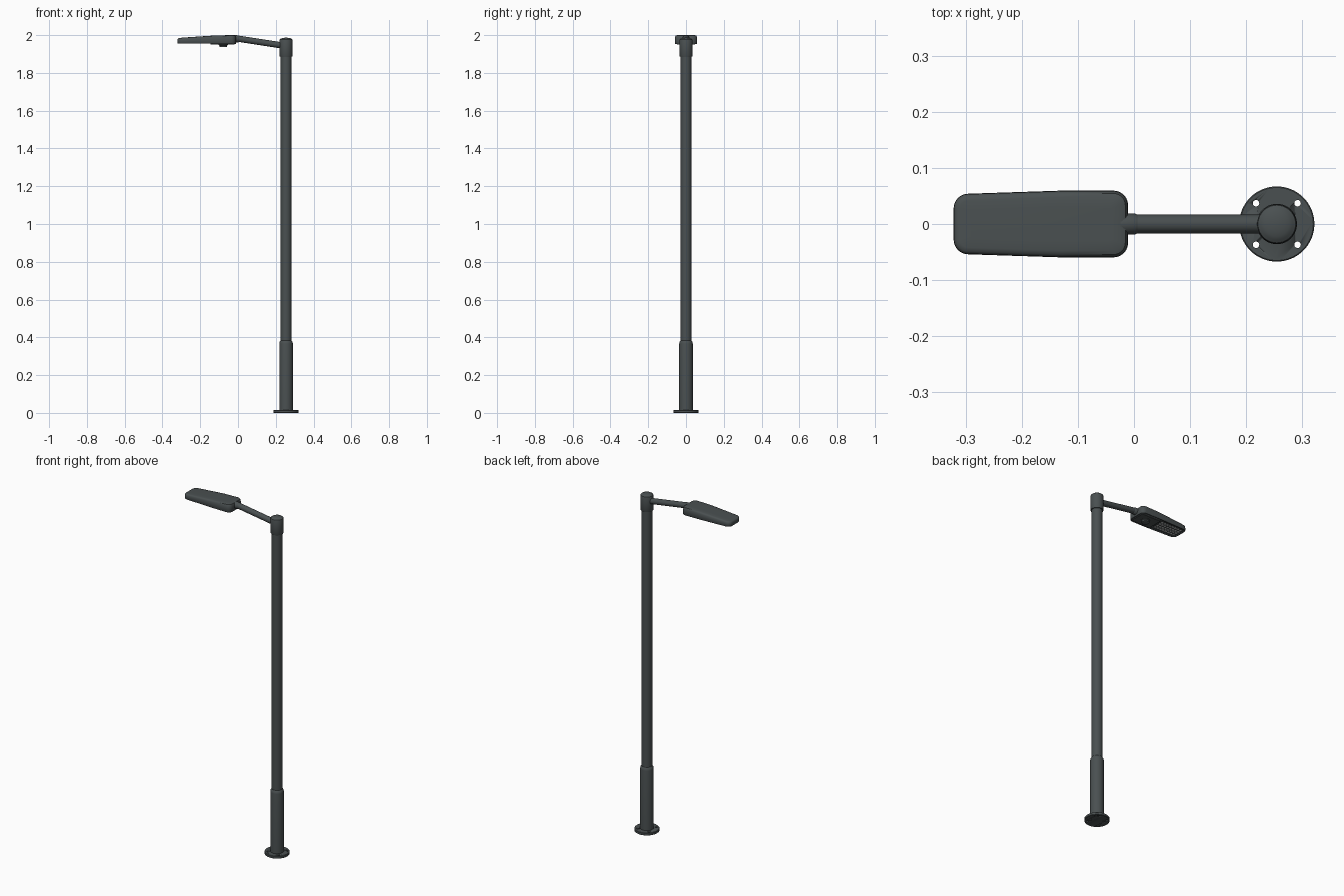
import bpy, bmesh, math
from mathutils import Vector

if "Cube" in bpy.data.objects:
    bpy.data.objects.remove(bpy.data.objects["Cube"])

PX = 0.2545          # pole axis


def mat(name, c):
    m = bpy.data.materials.new(name)
    m.diffuse_color = (*c, 1)
    m.use_nodes = True
    m.node_tree.nodes["Principled BSDF"].inputs["Base Color"].default_value = m.diffuse_color
    return m


PAINT = mat("dark grey paint", (0.068, 0.080, 0.082))
LENS = mat("lens grey", (0.55, 0.56, 0.56))


def finish(name, bm, material=PAINT, angle=35):
    bmesh.ops.recalc_face_normals(bm, faces=bm.faces)
    me = bpy.data.meshes.new(name)
    bm.to_mesh(me)
    bm.free()
    ob = bpy.data.objects.new(name, me)
    bpy.context.collection.objects.link(ob)
    me.materials.append(material)
    bpy.ops.object.select_all(action='DESELECT')
    bpy.context.view_layer.objects.active = ob
    ob.select_set(True)
    bpy.ops.object.shade_smooth_by_angle(angle=math.radians(angle))
    return ob


def loft(bm, rings):
    """Skin a stack of equal-length point rings and close both ends."""
    vs = [[bm.verts.new(p) for p in r] for r in rings]
    n = len(vs[0])
    for a, b in zip(vs, vs[1:]):
        for i in range(n):
            j = (i + 1) % n
            bm.faces.new((a[i], a[j], b[j], b[i]))
    bm.faces.new(vs[0][::-1])
    bm.faces.new(vs[-1])


def turned(name, profile, start=(PX, 0, 0), axis=(0, 0, 1), n=48, material=PAINT):
    """Round part from (radius, distance along axis) pairs."""
    q = Vector((0, 0, 1)).rotation_difference(Vector(axis))
    ang = [2 * math.pi * i / n for i in range(n)]
    bm = bmesh.new()
    loft(bm, [[Vector(start) + q @ Vector((r * math.cos(a), r * math.sin(a), h))
               for a in ang] for r, h in profile])
    return finish(name, bm, material)


def outline(x0, x1, w0, w1, r, inset=0.0, seg=6):
    """Rounded outline, widening from w0 at x0 to w1 a third short of x1."""
    x0, x1, w0, w1 = x0 + inset, x1 - inset, w0 - inset, w1 - inset
    r = max(r - inset, 0.003)
    xm = x0 + 0.62 * (x1 - x0)
    pts = []
    for cx, cy, a0 in ((x1 - r, w1 - r, 0), (x0 + r, w0 - r, 90),
                       (x0 + r, r - w0, 180), (x1 - r, r - w1, 270)):
        if a0 == 90:
            pts.append((xm, w1))
        if a0 == 270:
            pts.append((xm, -w1))
        for k in range(seg + 1):
            a = math.radians(a0 + 90 * k / seg)
            pts.append((cx + r * math.cos(a), cy + r * math.sin(a)))
    return pts


# base flange with four bolt holes
flange = turned("base_flange", [(0.065, 0), (0.067, 0.002), (0.067, 0.013), (0.065, 0.015)], n=64)
for sx in (-1, 1):
    for sy in (-1, 1):
        cut = turned("bolt_hole_cutter", [(0.0058, -0.02), (0.0058, 0.04)],
                     (PX + sx * 0.037, sy * 0.037, 0), n=20)
        cut.hide_render = True
        mod = flange.modifiers.new("bolt_hole", 'BOOLEAN')
        mod.operation, mod.object, mod.solver = 'DIFFERENCE', cut, 'EXACT'

# pole: lower sleeve, shaft and domed top cap
turned("lower_sleeve", [(0.036, 0.012), (0.036, 0.366), (0.0345, 0.376), (0.028, 0.384)])
turned("pole_shaft", [(0.0285, 0.37), (0.0285, 1.90)])
turned("top_cap", [(0.028, 1.888), (0.0335, 1.888), (0.035, 1.891), (0.035, 1.973),
                   (0.0335, 1.977), (0.0315, 1.978), (0.028, 1.981), (0.022, 1.9835),
                   (0.014, 1.9855), (0.004, 1.9865)])

# sloping arm and lamp collar
a, b = Vector((PX, 0, 1.942)), Vector((-0.005, 0, 1.982))
d = b - a
turned("arm", [(0.0165, 0), (0.0165, d.length)], a, d, 32)
turned("lamp_collar", [(0.0165, 0), (0.0185, 0.004), (0.0195, 0.03)],
       (0.006, 0, 1.9805), (-1, 0, 0.0), 32)


# lamp housing: tapered slab with rounded rim and recessed underside
def top_z(x):
    return 2.0 - 0.0155 * max(0.0, (-0.06 - x) / 0.26) ** 1.4


def low_z(x):
    return 1.953 + 0.003 * (-x / 0.32)


bm = bmesh.new()
rings = []
# (inset, 0 = bottom .. 1 = top, offset in z)
for inset, t, dz in ((0.012, 0, 0.005), (0.008, 0, 0.005), (0.007, 0, 0), (0.002, 0, 0),
                     (0.0, 0, 0.003), (0.0, 0.5, 0), (0.001, 0.8, 0),
                     (0.005, 0.94, 0), (0.012, 1, -0.0005), (0.03, 1, 0)):
    rings.append([(x, y, low_z(x) * (1 - t) + top_z(x) * t + dz)
                  for x, y in outline(-0.3214, -0.0105, 0.054, 0.0595, 0.026, inset)])
loft(bm, rings)
finish("lamp_housing", bm, angle=40)


def plate(name, x0, x1, w, r, z0, z1, material=PAINT):
    bm = bmesh.new()
    loft(bm, [[(x, y, z) for x, y in outline(x0, x1, w, w, r, i)]
              for i, z in ((0.002, z0), (0, z0 + 0.002), (0, z1))])
    return finish(name, bm, material)


# underside: gear cover, sensor and light panel
plate("gear_cover", -0.145, -0.018, 0.047, 0.012, 1.9495, 1.962)
turned("sensor", [(0.024, 0), (0.024, -0.006), (0.021, -0.008), (0.021, -0.015), (0.017, -0.017)],
       (-0.078, 0, 1.953), (0, 0, 1), 32)
plate("light_panel", -0.308, -0.158, 0.041, 0.008, 1.9585, 1.965)

# grid of small lenses
bm = bmesh.new()
for i in range(8):
    for j in range(4):
        c = Vector((-0.296 + i * 0.018, -0.0285 + j * 0.019, 1.959))
        loft(bm, [[c + Vector((r * math.cos(k * math.pi / 6), r * math.sin(k * math.pi / 6), -h))
                   for k in range(12)] for r, h in ((0.0072, 0), (0.0065, 0.0018), (0.0035, 0.0028))])
finish("lenses", bm, LENS)
